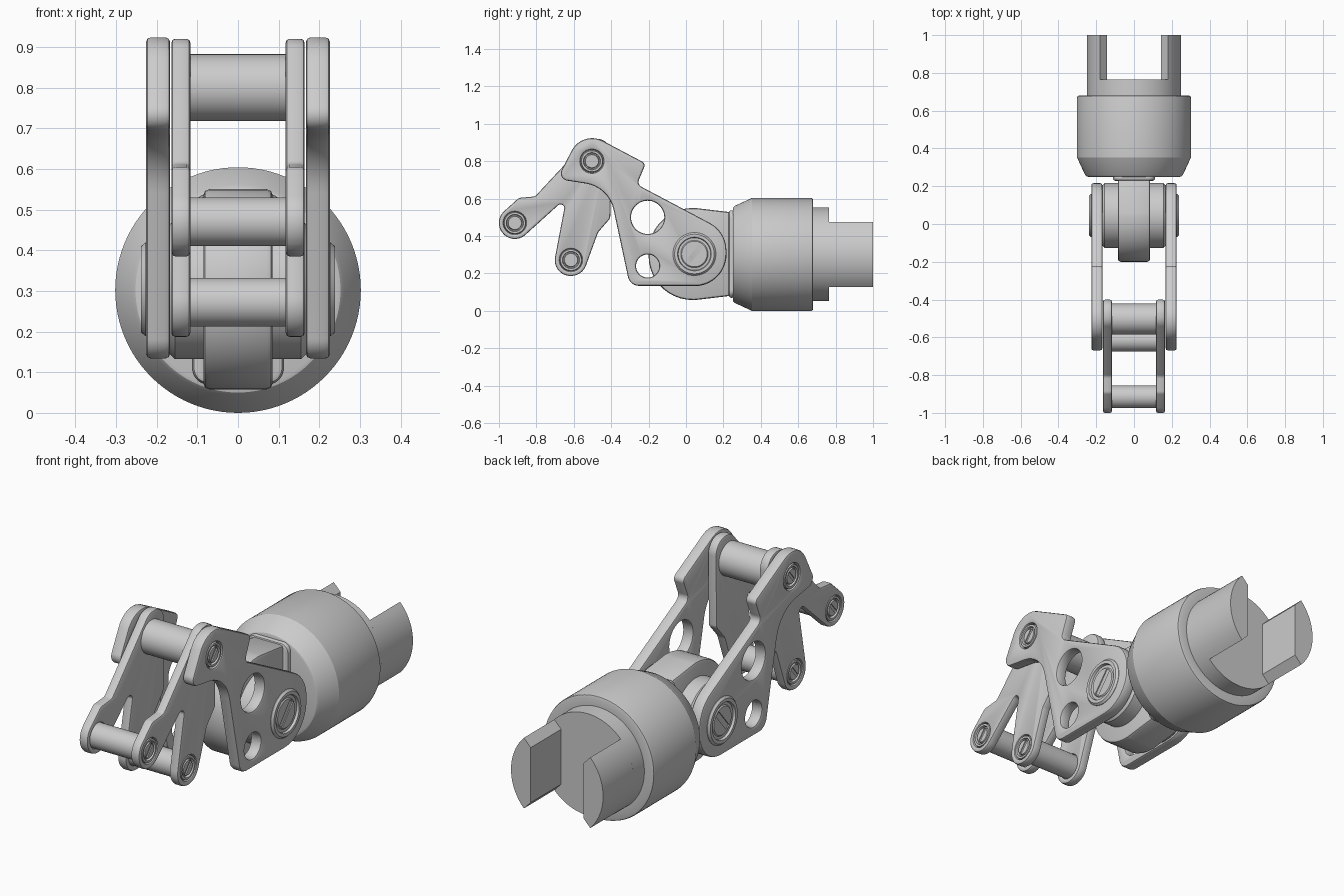
import bpy, bmesh
from math import sin, cos, tan, pi, radians
from mathutils import Vector, Matrix

if "Cube" in bpy.data.objects:
    bpy.data.objects.remove(bpy.data.objects["Cube"])

CZ = 0.302                      # height of the main axis
HINGE = (0.045, 0.304)          # (y, z) joint centres
TOP = (-0.503, 0.80)
TIP = (-0.915, 0.47)
LEG = (-0.615, 0.272)


def fillet(pts):
    """Round each corner (u, v, radius) of a polygon."""
    out = []
    n = len(pts)
    for i, (u, v, r) in enumerate(pts):
        p = Vector((u, v))
        if r == 0:
            out.append(p)
            continue
        a = (Vector(pts[i - 1][:2]) - p).normalized()
        b = (Vector(pts[(i + 1) % n][:2]) - p).normalized()
        half = a.angle(b) / 2
        mid = (a + b).normalized()
        c = p + mid * (r / sin(half))
        start = p + a * (r / tan(half)) - c
        end = p + b * (r / tan(half)) - c
        sweep = start.angle_signed(end)     # clockwise positive
        steps = max(3, int(abs(sweep) / radians(8)))
        for k in range(steps + 1):
            t = -sweep * k / steps
            out.append(c + Vector((start.x * cos(t) - start.y * sin(t),
                                   start.x * sin(t) + start.y * cos(t))))
    return out


def finish(name, bm):
    bmesh.ops.recalc_face_normals(bm, faces=bm.faces)
    me = bpy.data.meshes.new(name)
    bm.to_mesh(me)
    bm.free()
    ob = bpy.data.objects.new(name, me)
    bpy.context.collection.objects.link(ob)
    return ob


def activate(ob):
    bpy.ops.object.select_all(action='DESELECT')
    ob.select_set(True)
    bpy.context.view_layer.objects.active = ob


def smooth(ob, angle=32):
    activate(ob)
    bpy.ops.object.shade_smooth_by_angle(angle=radians(angle))


def cut(ob, cutter):
    activate(ob)
    m = ob.modifiers.new("cut", 'BOOLEAN')
    m.operation = 'DIFFERENCE'
    m.solver = 'EXACT'
    m.object = cutter
    bpy.ops.object.modifier_apply(modifier=m.name)
    bpy.data.objects.remove(cutter)


def lathe(name, prof, axis, centre, sign=1, segs=64):
    """Revolve (axial, radius) points about X through (y, z) or Y through (x, z)."""
    bm = bmesh.new()
    if axis == 'X':
        at = lambda a, r: (a * sign, centre[0], centre[1] + r)
        cen, ax = (0, centre[0], centre[1]), (1, 0, 0)
    else:
        at = lambda a, r: (centre[0], a, centre[1] + r)
        cen, ax = (centre[0], 0, centre[1]), (0, 1, 0)
    vs = [bm.verts.new(at(a, r)) for a, r in prof]
    es = [bm.edges.new(e) for e in zip(vs, vs[1:])]
    bmesh.ops.spin(bm, geom=vs + es, cent=cen, axis=ax, angle=2 * pi, steps=segs)
    bmesh.ops.remove_doubles(bm, verts=bm.verts, dist=1e-5)
    return finish(name, bm)


def slab(name, pts, lo, hi, axis='X', bevel=0.01, holes=()):
    """Extrude an outline between lo and hi, pierce holes (y, z, r), bevel rims."""
    put = (lambda u, v, w: (w, u, v)) if axis == 'X' else (lambda u, v, w: (u, w, v))
    bm = bmesh.new()
    f = bm.faces.new([bm.verts.new(put(p[0], p[1], lo)) for p in pts])
    g = bmesh.ops.extrude_face_region(bm, geom=[f])
    bmesh.ops.translate(bm, verts=[v for v in g['geom'] if isinstance(v, bmesh.types.BMVert)],
                        vec=put(0, 0, hi - lo))
    ob = finish(name, bm)
    for y, z, r in holes:
        a, b = lo - 0.1, hi + 0.1
        cut(ob, lathe("cutter", [(a, 0), (a, r), (b, r), (b, 0)], 'X', (y, z), segs=48))
    if bevel:
        activate(ob)
        m = ob.modifiers.new("bevel", 'BEVEL')
        m.width, m.segments = bevel, 2
        m.limit_method, m.angle_limit = 'ANGLE', radians(50)
        m.use_clamp_overlap = False
        bpy.ops.object.modifier_apply(modifier=m.name)
    smooth(ob)
    return ob


def screw(name, prof, centre, sign, length, width, face):
    """Turned screw head with a slot across it."""
    ob = lathe(name, prof, 'X', centre, sign, 48)
    bm = bmesh.new()
    mat = (Matrix.Translation((sign * face, *centre)) @ Matrix.Rotation(radians(50), 4, 'X')
           @ Matrix.Diagonal((0.02, length, width, 1)))
    bmesh.ops.create_cube(bm, size=1, matrix=mat)
    cut(ob, finish("cutter", bm))
    smooth(ob)


# Main barrel with chamfered nose and rear collar
smooth(lathe("barrel", [(.25, 0), (.25, .243), (.253, .252), (.262, .26), (.34, .296), (.352, .302),
                        (.668, .302), (.677, .299), (.68, .29), (.68, .25), (.764, .25), (.764, 0)],
             'Y', (0, CZ), segs=96), 25)

# Rear prongs
arc = [radians(-43.9 + 87.8 * i / 20) for i in range(21)]
for s, side in ((1, "right"), (-1, "left")):
    pts = [(s * .25 * cos(a), CZ + .25 * sin(a)) for a in arc]
    pts += [(s * .143, CZ + .135), (s * .143, CZ - .135)]
    slab("rear_prong_" + side, pts, .755, 1.0, 'Y', bevel=0)

# Knuckle: lug, neck flange and hinge drum
slab("knuckle_lug", fillet([(.26, .525, 0), (.05, .55, .1), (-.2, .55, .235), (-.2, .058, .235),
                            (.05, .058, .1), (.26, .083, 0)]), -.085, .085, bevel=.014)
slab("neck_flange", fillet([(-.112, .07, .04), (.112, .07, .04), (.112, .538, .04),
                            (-.112, .538, .04)]), .228, .262, 'Y', bevel=.014)
smooth(lathe("hinge_drum", [(-.167, 0), (-.167, .16), (-.155, .172), (.155, .172), (.167, .16), (.167, 0)],
             'X', HINGE))

# Outlines of the two link plates, as (y, z, corner radius)
outer = fillet([(-.554, .967, .123), (-.69, .705, .04), (-.413, .662, .18), (-.30, .134, .06),
                (.216, .134, .169), (.216, .423, .165), (-.262, .676, .03), (-.215, .788, .025)])
inner = fillet([(-.40, .92, .075), (-.52, .92, .075), (-.807, .612, .03), (-.894, .604, .03),
                (-1.035, .476, .084), (-.921, .35, .084), (-.64, .604, .02), (-.719, .187, .084),
                (-.555, .187, .084), (-.47, .42, .03), (-.405, .495, .03)])


def pin_head(f):
    return [(f - .035, 0), (f - .035, .07), (f - .02, .07), (f - .02, .06), (f - .004, .056),
            (f - .004, .046), (f - .016, .043), (f - .016, .038), (f - .005, .035), (f - .005, 0)]


for s, side in ((1, "right"), (-1, "left")):
    a, b = sorted((s * .167, s * .226))
    slab("outer_plate_" + side, outer, a, b, bevel=.011,
         holes=[(-.205, .50, .089), (-.205, .24, .062), (*TOP, .062)])
    a, b = sorted((s * .117, s * .164))
    slab("fork_link_" + side, inner, a, b, bevel=.01, holes=[(*TIP, .06), (*LEG, .06)])
    # Screw heads at every joint
    for c, f, n in ((TOP, .226, "top"), (TIP, .164, "tip"), (LEG, .164, "leg")):
        screw(f"{n}_screw_{side}", pin_head(f), c, s, .066, .014, f)
    screw("hinge_screw_" + side,
          [(.18, 0), (.18, .115), (.228, .115), (.238, .106), (.238, .09), (.212, .083),
           (.212, .073), (.226, .073), (.231, .068), (.231, 0)], HINGE, s, .125, .028, .231)

# Cross pins between the fork links
for c, r, n in ((TOP, .082, "top"), (TIP, .06, "tip"), (LEG, .06, "leg")):
    smooth(lathe(n + "_pin", [(-.125, 0), (-.125, r), (.125, r), (.125, 0)], 'X', c, segs=48))
